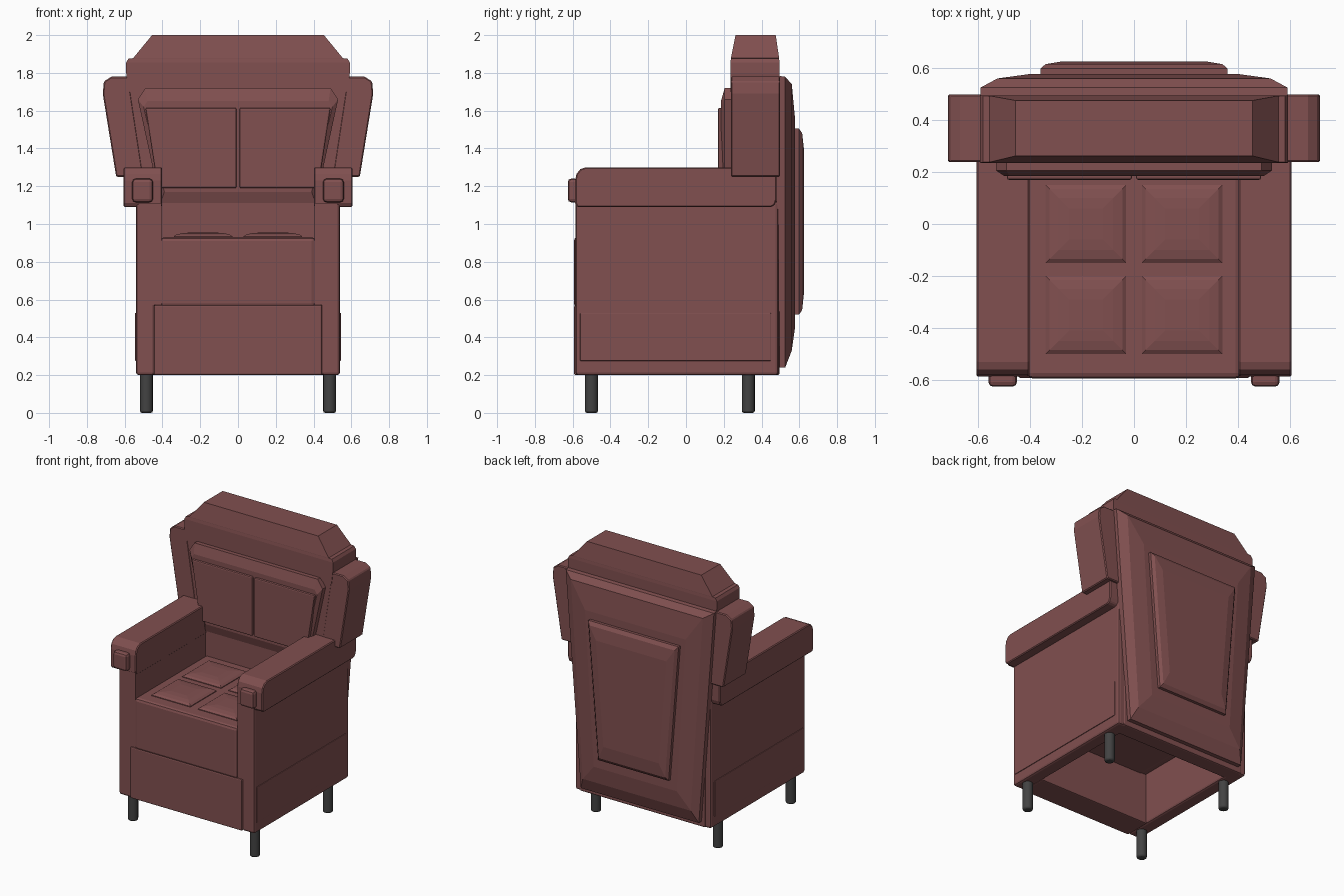
import bpy, bmesh
from math import radians

if "Cube" in bpy.data.objects:
    bpy.data.objects.remove(bpy.data.objects["Cube"])


def material(name, color):
    m = bpy.data.materials.new(name)
    m.diffuse_color = color
    m.use_nodes = True
    m.node_tree.nodes["Principled BSDF"].inputs["Base Color"].default_value = m.diffuse_color
    return m


LEATHER = material("leather", (0.22, 0.08, 0.08, 1))
DARK = material("dark_metal", (0.055, 0.055, 0.055, 1))


def finish(obj, bevel=0, mirror=False, segs=2):
    if bevel:
        m = obj.modifiers.new("bevel", 'BEVEL')
        m.width, m.segments, m.limit_method = bevel, segs, 'ANGLE'
        m.angle_limit = radians(40)
    if mirror:
        obj.modifiers.new("mirror", 'MIRROR').use_mirror_merge = False
    return obj


def loft(name, rings, bevel=0, mirror=False, mat=LEATHER, segs=2):
    """Skin equal-length rings of points and cap both ends."""
    bm = bmesh.new()
    vs = [[bm.verts.new(p) for p in r] for r in rings]
    n = len(rings[0])
    for a, b in zip(vs, vs[1:]):
        for i in range(n):
            j = (i + 1) % n
            bm.faces.new((a[i], a[j], b[j], b[i]))
    bm.faces.new(vs[0][::-1])
    bm.faces.new(vs[-1])
    bmesh.ops.recalc_face_normals(bm, faces=bm.faces)
    me = bpy.data.meshes.new(name)
    bm.to_mesh(me)
    bm.free()
    me.materials.append(mat)
    obj = bpy.data.objects.new(name, me)
    bpy.context.collection.objects.link(obj)
    return finish(obj, bevel, mirror, segs)


def rect(x0, x1, y0, y1, z):
    return [(x0, y0, z), (x1, y0, z), (x1, y1, z), (x0, y1, z)]


def box(name, x, y, z, bevel=0, mirror=False):
    return loft(name, [rect(*x, *y, z[0]), rect(*x, *y, z[1])], bevel, mirror)


def front_ring(pts, y):
    return [(x, y, z) for x, z in pts]


def trapezoid(top, bottom, z0, z1, y):
    return front_ring([(-bottom, z0), (bottom, z0), (top, z1), (-top, z1)], y)


# Base: walls around a hollow underside
box("side_wall", (0.44, 0.54), (-0.585, 0.49), (0.2, 1.12), 0.015, True)
box("arm_inner_panel", (0.405, 0.46), (-0.585, 0.4), (0.57, 1.12), 0, True)
box("front_panel", (-0.445, 0.445), (-0.592, -0.4), (0.2, 0.57), 0.008)
box("back_wall", (-0.5, 0.5), (0.38, 0.495), (0.2, 1.3), 0.01)
box("side_trim", (0.535, 0.545), (-0.56, 0.45), (0.275, 0.53), 0.004, True)

# Seat with four raised pillows
box("seat", (-0.41, 0.41), (-0.594, 0.4), (0.56, 0.93), 0.02)
for i, (y0, y1) in enumerate([(-0.5, -0.2), (-0.15, 0.15)]):
    loft(f"seat_pillow_{i + 1}", [
        rect(0.03 + d, 0.34 - d, y0 + d, y1 - d, z)
        for d, z in ((0, 0.915), (0, 0.935), (0.015, 0.945), (0.05, 0.952), (0.09, 0.955))],
        mirror=True)

# Arm rests with rounded ends, and front knobs
arm = [(-0.53, 1.3), (-0.56, 1.29), (-0.58, 1.265), (-0.587, 1.23), (-0.587, 1.11),
       (-0.575, 1.09), (0.45, 1.09), (0.47, 1.10), (0.48, 1.13), (0.48, 1.3)]
loft("arm_rest", [[(x, y, z) for y, z in arm] for x in (0.402, 0.606)], 0.006, True, segs=1)
box("arm_knob", (0.45, 0.56), (-0.626, -0.57), (1.115, 1.24), 0.018, True)

# Backrest core and stepped headrest
back = [(-0.5, 1.1), (0.5, 1.1), (0.59, 1.8), (-0.59, 1.8)]
loft("back_core", [front_ring(back, 0.24), front_ring(back, 0.495)])
loft("headrest", [rect(-x, x, y0, y1, z) for x, y0, y1, z in (
    (0.58, 0.235, 0.495, 1.7), (0.592, 0.235, 0.495, 1.8), (0.592, 0.235, 0.495, 1.855),
    (0.58, 0.238, 0.493, 1.875), (0.555, 0.238, 0.493, 1.878), (0.455, 0.262, 0.475, 2.0))])

# Wings beside the back
wing = [(0.5, 1.25), (0.645, 1.25), (0.716, 1.69), (0.71, 1.755), (0.67, 1.78), (0.58, 1.78)]
loft("wing", [front_ring(wing, 0.238), front_ring(wing, 0.498)], 0.006, True, segs=1)

# Front padding of the back
box("lower_back", (-0.41, 0.41), (0.21, 0.4), (0.9, 1.13))
pad = [(-0.41, 1.11), (0.41, 1.11), (0.53, 1.66), (0.49, 1.72), (-0.49, 1.72), (-0.53, 1.66)]
pad_in = [(-0.39, 1.17), (0.39, 1.17), (0.5, 1.62), (0.48, 1.65), (-0.48, 1.65), (-0.5, 1.62)]
loft("back_pad", [front_ring(pad, 0.26), front_ring(pad, 0.205), front_ring(pad_in, 0.185)])
half = [(0.008, 1.19), (0.425, 1.19), (0.49, 1.615), (0.008, 1.615)]
loft("back_cushion", [front_ring(half, 0.2), front_ring(half, 0.17)], 0.008, True)

# Domed outer shell on the back and its raised panel
loft("back_shell", [trapezoid(t, b, z0, z1, y) for t, b, z0, z1, y in (
    (0.59, 0.47, 0.24, 1.785, 0.48), (0.59, 0.47, 0.24, 1.78, 0.525),
    (0.525, 0.43, 0.33, 1.74, 0.56), (0.40, 0.33, 0.45, 1.56, 0.577))])
loft("back_panel", [trapezoid(t, b, z0, z1, y) for t, b, z0, z1, y in (
    (0.36, 0.28, 0.52, 1.505, 0.56), (0.36, 0.28, 0.52, 1.505, 0.598),
    (0.34, 0.265, 0.545, 1.48, 0.615), (0.28, 0.22, 0.64, 1.39, 0.625))])

# Legs
for label, y in (("front_leg", -0.5), ("rear_leg", 0.33)):
    for side in (-1, 1):
        bpy.ops.mesh.primitive_cylinder_add(vertices=16, radius=0.034, depth=0.26,
                                            location=(side * 0.485, y, 0.13))
        leg = bpy.context.object
        leg.name = f"{label}_{'left' if side < 0 else 'right'}"
        leg.data.materials.append(DARK)
        bpy.ops.object.shade_smooth_by_angle(angle=radians(35))
        finish(leg, 0.01)
